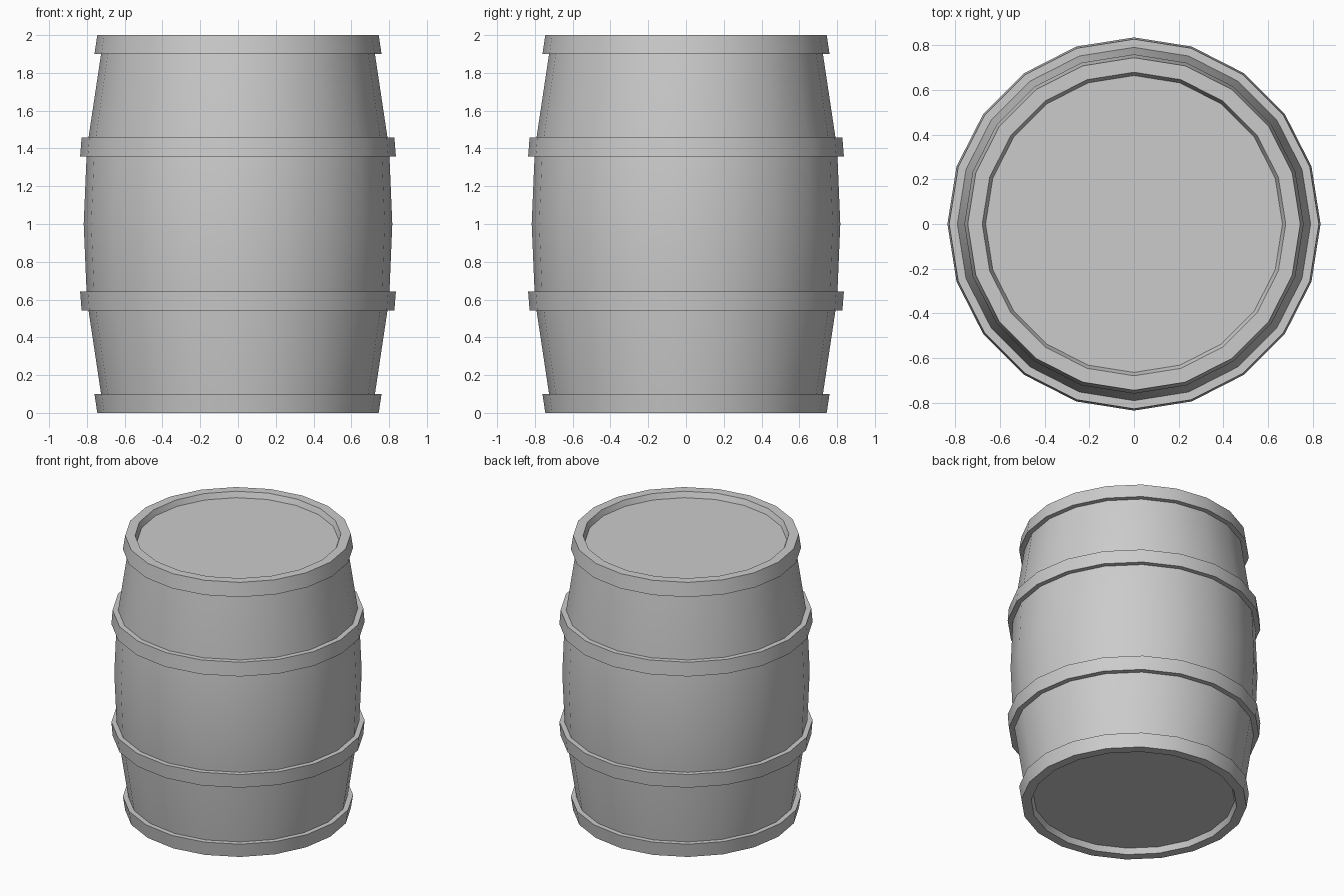
import bpy, bmesh
from math import cos, sin, pi, radians

if "Cube" in bpy.data.objects:
    bpy.data.objects.remove(bpy.data.objects["Cube"])

SIDES = 20


def lathe(name, profile, caps=False):
    """Revolve (radius, z) points about z; the profile runs bottom to top on the outside."""
    bm = bmesh.new()
    rings = [[bm.verts.new((r * cos(2 * pi * i / SIDES), r * sin(2 * pi * i / SIDES), z))
              for i in range(SIDES)] for r, z in profile]
    for a, b in zip(rings, rings[1:]):
        for i in range(SIDES):
            j = (i + 1) % SIDES
            bm.faces.new((a[i], a[j], b[j], b[i]))
    if caps:
        bm.faces.new(rings[0][::-1])
        bm.faces.new(rings[-1])
    mesh = bpy.data.meshes.new(name)
    bm.to_mesh(mesh)
    bm.free()
    obj = bpy.data.objects.new(name, mesh)
    bpy.context.collection.objects.link(obj)
    bpy.ops.object.select_all(action='DESELECT')
    obj.select_set(True)
    bpy.context.view_layer.objects.active = obj
    bpy.ops.object.shade_smooth_by_angle(angle=radians(30))
    return obj


def flip(profile):
    """Mirror a profile about the barrel's middle, z = 1."""
    return [(r, 2 - z) for r, z in reversed(profile)]


# Staves with recessed heads at both ends
lower = [(0.665, 0.04), (0.68, 0), (0.71, 0), (0.80, 0.6)]
lathe("barrel_body", lower + [(0.817, 1.0)] + flip(lower), caps=True)

# Iron hoops: end hoops flush with the rim, middle hoops around the belly
end_hoop = [(0.71, 0), (0.745, 0), (0.76, 0.10), (0.71, 0.10)]
belly_hoop = [(0.77, 0.543), (0.828, 0.543), (0.836, 0.643), (0.77, 0.643)]
for label, hoop in (("end_hoop", end_hoop), ("belly_hoop", belly_hoop)):
    lathe("bottom_" + label, hoop)
    lathe("top_" + label, flip(hoop))
